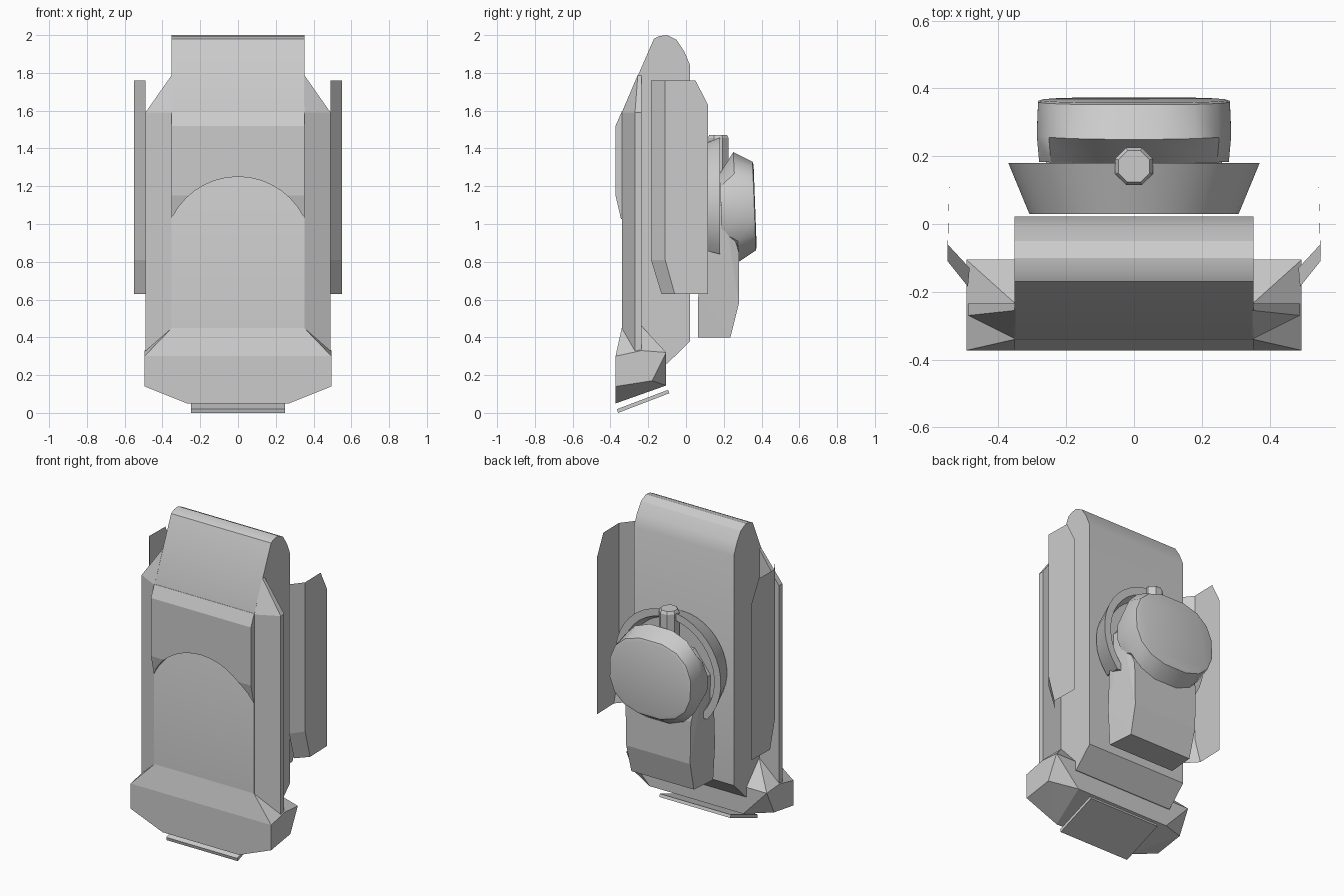
import bpy, bmesh, math
from mathutils import Vector

if "Cube" in bpy.data.objects:
    bpy.data.objects.remove(bpy.data.objects["Cube"])


def finish(name, bm, smooth=False):
    bmesh.ops.recalc_face_normals(bm, faces=bm.faces)
    me = bpy.data.meshes.new(name)
    bm.to_mesh(me)
    bm.free()
    ob = bpy.data.objects.new(name, me)
    bpy.context.collection.objects.link(ob)
    if smooth:
        bpy.ops.object.select_all(action='DESELECT')
        ob.select_set(True)
        bpy.context.view_layer.objects.active = ob
        bpy.ops.object.shade_smooth_by_angle(angle=math.radians(28))
    return ob


def loft(name, rings, smooth=False):
    """Skin a list of equal-length rings and cap both ends."""
    bm = bmesh.new()
    vs = [[bm.verts.new(p) for p in r] for r in rings]
    n = len(rings[0])
    for a, b in zip(vs, vs[1:]):
        for i in range(n):
            j = (i + 1) % n
            bm.faces.new((a[i], a[j], b[j], b[i]))
    bm.faces.new(vs[0])
    bm.faces.new(vs[-1])
    return finish(name, bm, smooth)


def extrude_x(name, profile, half, smooth=False):
    return loft(name, [[(s * half, y, z) for y, z in profile] for s in (-1, 1)], smooth)


def hull(name, pts, mirror=True):
    """Convex solid around the points, optionally mirrored in x."""
    bm = bmesh.new()
    for x, y, z in pts:
        bm.verts.new((x, y, z))
        if mirror:
            bm.verts.new((-x, y, z))
    res = bmesh.ops.convex_hull(bm, input=bm.verts)
    junk = {v for v in res["geom_interior"] + res["geom_unused"]
            if isinstance(v, bmesh.types.BMVert)}
    bmesh.ops.delete(bm, geom=list(junk), context='VERTS')
    bmesh.ops.dissolve_limit(bm, angle_limit=0.02, verts=bm.verts, edges=bm.edges)
    return finish(name, bm)


# main body with rounded top
extrude_x("body", [(-.34, .28), (-.34, 1.59), (-.17, 1.98), (-.14, 1.995), (-.10, 2.0),
                   (-.05, 1.975), (-.01, 1.915), (.022, 1.84), (.022, .38), (-.10, .26)],
          .352, True)

# raised hood with an arched lower edge
hood = extrude_x("hood", [(-.335, 1.0), (-.345, 1.03), (-.373, 1.15), (-.373, 1.52),
                          (-.34, 1.595), (-.335, 1.595)], .352)
cut = loft("arch_cutter", [[(.39 * math.cos(i * math.tau / 40), y,
                             .86 + .39 * math.sin(i * math.tau / 40)) for i in range(40)]
                           for y in (-.6, -.2)])
mod = hood.modifiers.new("arch", 'BOOLEAN')
mod.object = cut
mod.operation = 'DIFFERENCE'
mod.solver = 'EXACT'
bpy.context.view_layer.objects.active = hood
bpy.ops.object.modifier_apply(modifier=mod.name)
bpy.data.objects.remove(cut)

# side wings and side panels
for s, side in ((-1, "left"), (1, "right")):
    hull("side_wing_" + side, [(s * x, y, z) for x, y, z in [
        (.35, -.34, 1.59), (.49, -.27, 1.59), (.49, -.235, 1.59), (.35, -.235, 1.79),
        (.35, -.255, 1.79), (.35, -.34, .40), (.49, -.27, .28), (.49, -.235, .28),
        (.35, -.235, .28)]], False)
    bm = bmesh.new()
    rows = [[(.49, -.185, 1.76), (.55, -.11, 1.76), (.547, .05, 1.76)],
            [(.49, -.185, 1.63), (.55, -.11, 1.63), (.545, .117, 1.63)],
            [(.49, -.185, .81), (.55, -.11, .81), (.545, .117, .81)],
            [(.485, -.13, .63), (.55, -.06, .63), (.545, .117, .63)]]
    vs = [[bm.verts.new((s * x, y, z)) for x, y, z in r] for r in rows]
    for a, b in zip(vs, vs[1:]):
        for i in range(2):
            bm.faces.new((a[i], a[i + 1], b[i + 1], b[i]))
    finish("side_panel_" + side, bm)

# chamfered foot block
hull("foot", [(.35, -.34, .45), (.35, -.235, .46), (.495, -.373, .30), (.495, -.235, .33),
              (.495, -.373, .14), (.495, -.18, .17), (.495, -.105, .32), (.27, -.373, .05),
              (.33, -.105, .145)])

# thin tilted sole plate
extrude_x("sole_plate", [(-.36, .0), (-.365, .02), (-.095, .122), (-.088, .104)], .25)


# round mount with a recessed face, flat at the bottom
def arc(r, y, floor, n=28):
    c = 1.09
    a0 = -math.asin(min(.99, (c - floor) / r))
    a1 = math.pi - a0
    return [(r * math.cos(a0 + (a1 - a0) * i / n), y, c + r * math.sin(a0 + (a1 - a0) * i / n))
            for i in range(n + 1)]


loft("round_mount", [arc(.31, .03, .88), arc(.372, .18, .84), arc(.325, .18, .87),
                     arc(.30, .125, .88)], True)

# octagonal knob on top of the mount
loft("knob", [[(r * math.cos((i + .5) * math.tau / 8), .17 + r * math.sin((i + .5) * math.tau / 8), z)
               for i in range(8)] for r, z in ((.06, 1.2), (.06, 1.455), (.05, 1.472))])

# rear pod: lower housing
hull("pod_housing", [(.235, .063, .40), (.22, .235, .40), (.225, .28, .58), (.23, .28, .85),
                     (.25, .065, .63), (.26, .10, 1.1), (.26, .2, 1.1),
                     (.15, .10, 1.24), (.15, .2, 1.24)])


# rear pod: tilted rounded head
def oval(rx, top, bottom, n=16):
    (yt, zt), (yb, zb) = top, bottom
    out = []
    for i in range(n):
        a = (i + .5) * math.tau / n
        c, s = math.cos(a), math.sin(a)
        u = math.copysign(abs(c) ** .8, c) / math.cos(math.pi / n) ** .8
        v = max(-1, min(1, math.copysign(abs(s) ** .85, s) / math.cos(math.pi / n) ** .85))
        t = (v + 1) / 2
        out.append((rx * u, yb + (yt - yb) * t, zb + (zt - zb) * t))
    return out


loft("pod_head", [oval(.28, (.18, 1.27), (.19, .88)), oval(.287, (.25, 1.38), (.28, .80)),
                  oval(.283, (.352, 1.33), (.37, .86)), oval(.27, (.358, 1.31), (.374, .88))], True)
